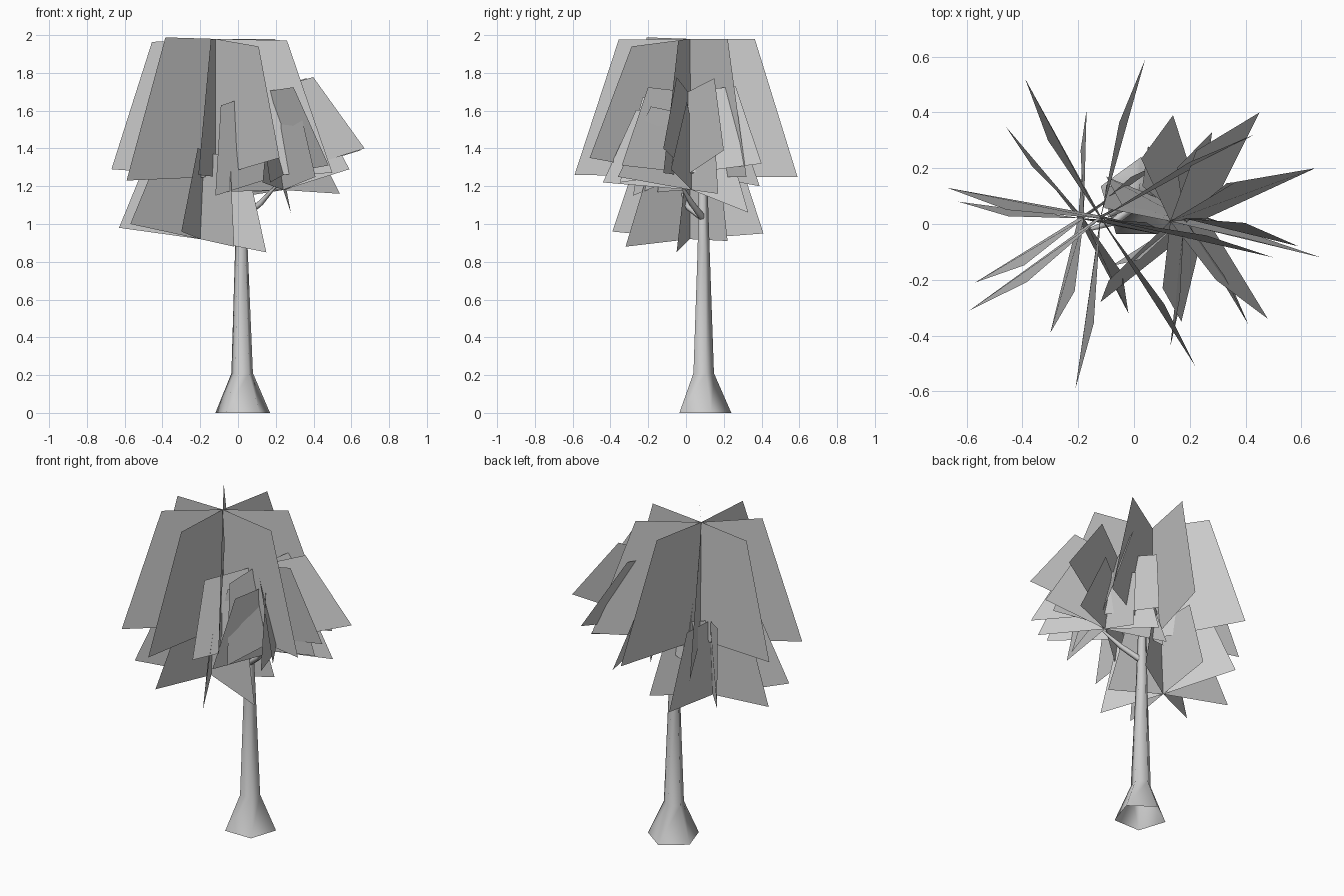
import bpy, math
from mathutils import Vector

if "Cube" in bpy.data.objects:
    bpy.data.objects.remove(bpy.data.objects["Cube"])


def make_object(name, verts, faces):
    mesh = bpy.data.meshes.new(name)
    mesh.from_pydata([tuple(v) for v in verts], [], faces)
    mesh.update()
    obj = bpy.data.objects.new(name, mesh)
    bpy.context.collection.objects.link(obj)
    return obj


def tube(name, path, sides=5):
    """Tapered open-bottomed tube through (x, y, z, radius) points."""
    pts = [Vector(p[:3]) for p in path]
    verts, faces = [], []
    for i, p in enumerate(pts):
        d = (pts[min(i + 1, len(pts) - 1)] - pts[max(i - 1, 0)]).normalized()
        rot = Vector((0, 0, 1)).rotation_difference(d)
        for k in range(sides):
            a = math.radians(-54) + math.tau * k / sides
            verts.append(p + rot @ Vector((math.cos(a), math.sin(a), 0)) * path[i][3])
    for i in range(len(pts) - 1):
        for k in range(sides):
            n = (k + 1) % sides
            faces.append((i * sides + k, i * sides + n, (i + 1) * sides + n, (i + 1) * sides + k))
    faces.append(tuple(range(len(verts) - sides, len(verts))))
    obj = make_object(name, verts, faces)
    for poly in obj.data.polygons[:-1]:
        poly.use_smooth = True
    return obj


def leaf_cluster(name, top, bottom, tips, ratio, rise, twist=0.03):
    """Flat leaf cards hung around an axis, each flaring to its lower tip."""
    top, bottom = Vector(top), Vector(bottom)
    verts, faces = [], []
    for tip in tips:
        tip = Vector(tip)
        out = tip - bottom
        side = Vector((0, 0, 1)).cross(out).normalized()
        shoulder = top + Vector((out.x * ratio, out.y * ratio, out.z * rise)) + side * twist
        n = len(verts)
        verts += [top, shoulder, tip, bottom]
        faces.append((n, n + 1, n + 2, n + 3))
    return make_object(name, verts, faces)


# Trunk with flared foot, leaning into the crown
trunk = tube("trunk", [(0.025, 0.088, 0, 0.152), (0.022, 0.088, 0.21, 0.06),
                       (0.018, 0.09, 0.87, 0.035), (0.012, 0.088, 1.2, 0.026),
                       (-0.04, 0.06, 1.42, 0.016), (-0.09, 0.03, 1.58, 0.006)])
for v in trunk.data.vertices[:5]:
    v.co.z = 0

# Side branches
tube("left_branch", [(0.015, 0.08, 1.04, 0.02), (-0.07, 0.01, 1.09, 0.016), (-0.16, -0.02, 1.16, 0.006)])
tube("right_branch", [(0.02, 0.09, 1.03, 0.02), (0.12, 0.03, 1.11, 0.016), (0.21, -0.03, 1.21, 0.006)])

# Leaf clusters
leaf_cluster("upper_leaves", (-0.12, 0.02, 1.98), (-0.12, 0.03, 1.25),
             [(0.04, 0.59, 1.25), (-0.39, 0.52, 1.25), (-0.67, 0.13, 1.29), (-0.59, -0.31, 1.23),
              (-0.21, -0.59, 1.26), (0.22, -0.51, 1.35), (0.5, -0.12, 1.27), (0.43, 0.32, 1.25)],
             0.6, -0.4)
leaf_cluster("lower_left_leaves", (-0.18, 0.02, 1.38), (-0.2, 0.02, 0.92),
             [(-0.57, -0.21, 1.0), (-0.3, -0.39, 0.96), (-0.02, -0.32, 0.88), (0.15, -0.05, 0.85),
              (0.1, 0.22, 0.91), (-0.17, 0.41, 0.95), (-0.46, 0.35, 1.03), (-0.63, 0.08, 0.98)],
             0.62, 0.62)
leaf_cluster("right_leaves", (0.13, 0.01, 1.7), (0.26, 0.02, 1.27),
             [(0.67, -0.12, 1.4), (0.48, -0.34, 1.31), (0.17, -0.35, 1.22), (-0.12, -0.28, 1.15),
              (-0.1, 0.14, 1.15), (0.14, 0.39, 1.2), (0.45, 0.4, 1.32), (0.65, 0.2, 1.39)],
             0.63, 0.6)
leaf_cluster("inner_right_leaves", (0.18, 0.02, 1.58), (0.24, 0.03, 1.18),
             [(0.59, -0.08, 1.29), (0.41, -0.36, 1.25), (0.13, -0.44, 1.22), (-0.08, -0.15, 1.17),
              (-0.1, 0.17, 1.16), (0.05, 0.28, 1.15), (0.28, 0.33, 1.06), (0.54, 0.17, 1.16)],
             0.58, 0.6, 0.05)
